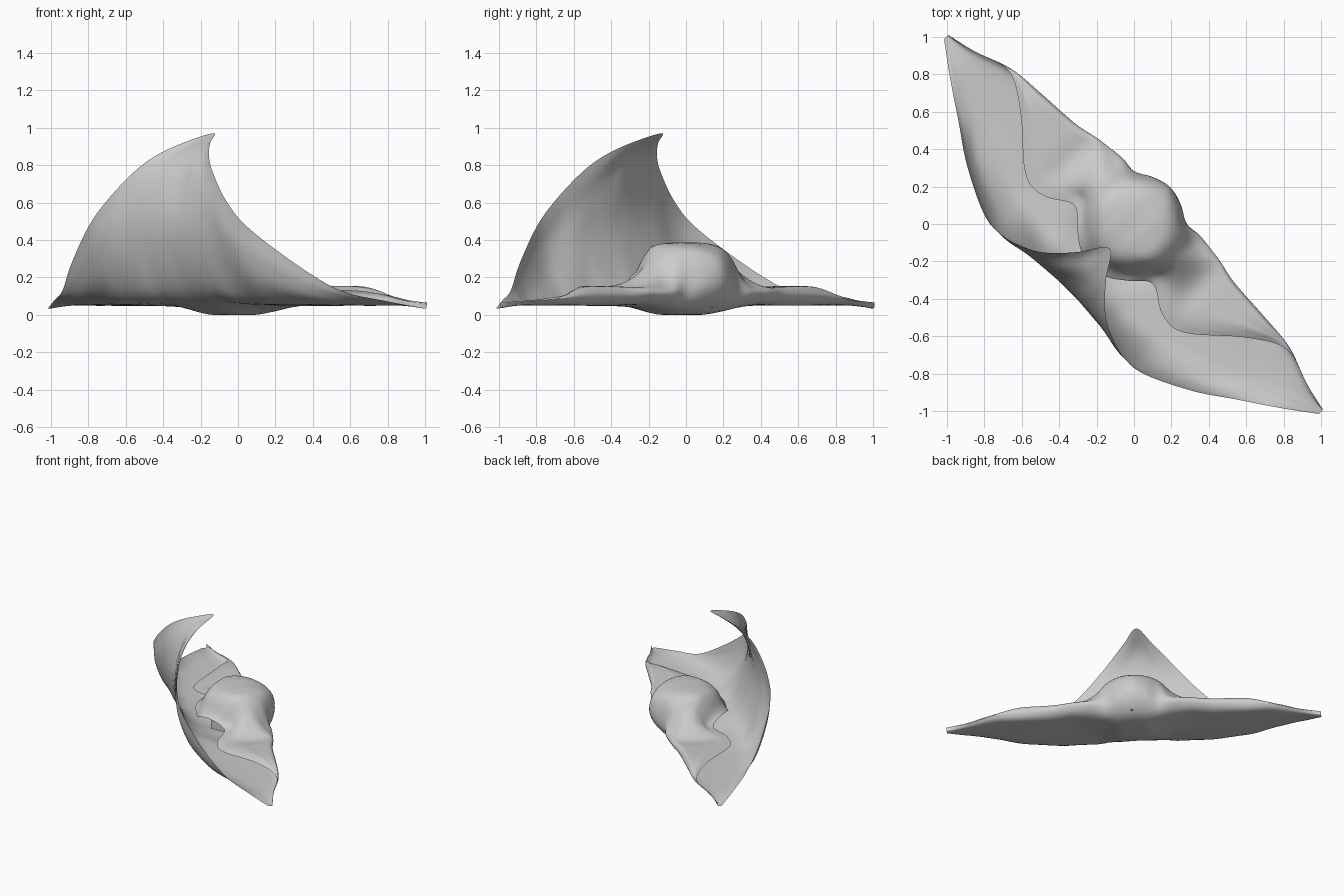
import bpy, bmesh
from mathutils import Vector

# The cloth is symmetric about the x = y plane: u runs along its long diagonal,
# v across it. Each station is a (v, z) section at one distance u.
U = [0, .1, .2, .3, .45, .6, .85, 1.05, 1.25, 1.414]

# Raised flap, from free edge down the wall and across the floor
WRAP = [
    [(-.184, .97), (-.39, .83), (-.5, .5), (-.4, .15), (-.2, .02), (0, 0), (.17, .025)],
    [(-.31, .92), (-.45, .75), (-.5, .45), (-.4, .14), (-.2, .02), (0, 0), (.16, .03)],
    [(-.42, .85), (-.495, .65), (-.5, .4), (-.4, .13), (-.22, .04), (0, .02), (.14, .035)],
    [(-.49, .76), (-.52, .55), (-.49, .32), (-.39, .1), (-.2, .05), (0, .035), (.14, .05)],
    [(-.54, .61), (-.54, .42), (-.47, .22), (-.36, .08), (-.2, .05), (0, .05), (.13, .06)],
    [(-.53, .47), (-.51, .32), (-.45, .17), (-.34, .07), (-.2, .05), (-.02, .05), (.1, .055)],
    [(-.41, .27), (-.39, .18), (-.34, .1), (-.25, .06), (-.14, .05), (0, .05), (.1, .055)],
    [(-.275, .13), (-.25, .1), (-.2, .07), (-.14, .055), (-.07, .05), (.02, .05), (.09, .06)],
    [(-.14, .075), (-.12, .07), (-.09, .06), (-.06, .055), (-.03, .05), (0, .05), (.03, .055)],
    [(-.02, .035), (-.015, .035), (-.01, .035), (-.005, .035), (0, .035), (.005, .035), (.01, .04)],
]

# Folded flap, from the back fold over the box to its free edge
FLAP = [
    [(.27, .15), (.25, .3), (.12, .375), (-.1, .38), (-.22, .33), (-.28, .22), (-.31, .15)],
    [(.25, .15), (.21, .31), (.1, .375), (-.08, .38), (-.18, .34), (-.25, .24), (-.3, .19)],
    [(.2, .13), (.16, .28), (.07, .35), (-.05, .36), (-.12, .31), (-.18, .23), (-.23, .2)],
    [(.205, .12), (.15, .18), (.07, .25), (0, .26), (-.05, .23), (-.1, .18), (-.155, .16)],
    [(.185, .11), (.17, .145), (.1, .15), (0, .15), (-.08, .15), (-.16, .15), (-.235, .14)],
    [(.155, .1), (.14, .145), (.08, .15), (0, .15), (-.08, .15), (-.16, .14), (-.22, .125)],
    [(.14, .1), (.13, .14), (.11, .15), (.08, .15), (.05, .15), (.02, .14), (-.007, .13)],
    [(.12, .085), (.12, .095), (.117, .1), (.114, .1), (.111, .1), (.108, .1), (.105, .1)],
    [(.05, .07), (.05, .072), (.05, .073), (.05, .074), (.05, .075), (.05, .076), (.05, .077)],
    [(.012, .06), (.012, .061), (.012, .062), (.012, .063), (.012, .064), (.012, .065), (.012, .066)],
]


def smooth(points, steps):
    """Catmull-Rom curve through the points."""
    p = [2 * points[0] - points[1]] + points + [2 * points[-1] - points[-2]]
    out = []
    for i in range(1, len(p) - 2):
        a, b, c, d = p[i - 1:i + 3]
        for k in range(steps):
            t = k / steps
            out.append(0.5 * (2 * b + (c - a) * t + (2 * a - 5 * b + 4 * c - d) * t ** 2
                              + (3 * b - a - 3 * c + d) * t ** 3))
    return out + [points[-1]]


def to_world(p):
    s = 2 ** -0.5
    return Vector(((p.x + p.y) * s, (p.y - p.x) * s, max(p.z, 0)))


def loft(name, rows):
    bm = bmesh.new()
    grid = [[bm.verts.new(to_world(p)) for p in row] for row in rows]
    for r0, r1 in zip(grid, grid[1:]):
        for j in range(len(r0) - 1):
            bm.faces.new((r0[j], r0[j + 1], r1[j + 1], r1[j]))
    bmesh.ops.remove_doubles(bm, verts=bm.verts, dist=0.0004)
    bmesh.ops.recalc_face_normals(bm, faces=bm.faces)
    for f in bm.faces:
        f.smooth = True
    me = bpy.data.meshes.new(name)
    bm.to_mesh(me)
    bm.free()
    ob = bpy.data.objects.new(name, me)
    bpy.context.collection.objects.link(ob)
    return ob


# Cloth: sections mirrored along u, then smoothed both ways
half = [[Vector((u, v, z)) for v, z in w + f] for u, w, f in zip(U, WRAP, FLAP)]
mirrored = [[Vector((-p.x, p.y, p.z)) for p in row] for row in half[:0:-1]]
columns = [smooth(list(col), 6) for col in zip(*(mirrored + half))]
loft("cloth_wrap", [smooth(list(row), 5) for row in zip(*columns)])

# Box hidden inside the wrap
bpy.ops.mesh.primitive_cube_add(size=1, location=(0, 0, .19))
box = bpy.context.object
box.name = "wrapped_box"
box.scale = (.29, .29, .3)
